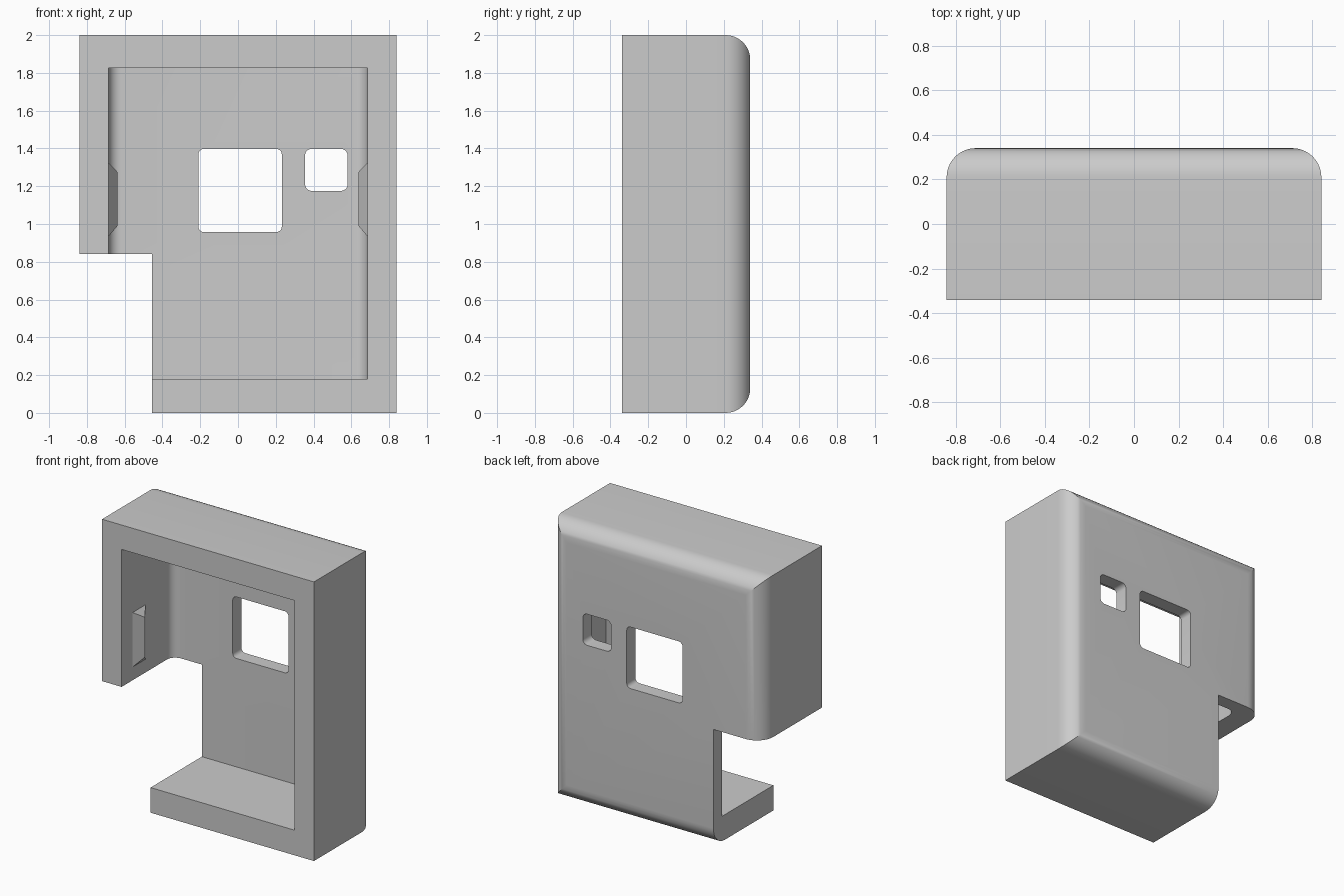
import bpy, bmesh, math
from mathutils import Vector

default_cube = bpy.data.objects.get("Cube")
if default_cube:
    bpy.data.objects.remove(default_cube, do_unlink=True)

grey = bpy.data.materials.new("plain grey")
grey.use_nodes = True
colour = (0.6, 0.6, 0.6, 1)
grey.diffuse_color = colour
grey.node_tree.nodes["Principled BSDF"].inputs["Base Color"].default_value = colour


def add_object(name, bm):
    bmesh.ops.recalc_face_normals(bm, faces=bm.faces)
    mesh = bpy.data.meshes.new(name)
    bm.to_mesh(mesh)
    bm.free()
    mesh.materials.append(grey)
    obj = bpy.data.objects.new(name, mesh)
    bpy.context.collection.objects.link(obj)
    return obj


def box(name, low, high, radius=0, segments=6, rounded=lambda a, b: False):
    """Box between two corners; edges chosen by the rule are rounded."""
    low, high = Vector(low), Vector(high)
    bm = bmesh.new()
    bmesh.ops.create_cube(bm, size=1)
    for v in bm.verts:
        v.co = (low + high) / 2 + v.co * (high - low)
    edges = [e for e in bm.edges if rounded(e.verts[0].co, e.verts[1].co)]
    if edges:
        bmesh.ops.bevel(bm, geom=edges, offset=radius, segments=segments,
                        profile=0.5, affect='EDGES')
    return add_object(name, bm)


def at_back(a, b):
    return min(a.y, b.y) > 0


def back_upright(a, b):
    return at_back(a, b) and abs(a.z - b.z) > 0.1


def front_to_back(a, b):
    return abs(a.y - b.y) > 0.1


# Outer shell with rounded rear edges
shell = box("shell", (-0.84, -0.34, 0), (0.84, 0.34, 2), 0.13, 10, at_back)

# Open cavity, corner notch and two windows
cutters = [
    box("cavity_cutter", (-0.685, -0.5, 0.18), (0.685, 0.24, 1.825), 0.065, 6, back_upright),
    box("notch_cutter", (-1, -0.6, -0.2), (-0.455, 0.6, 0.84)),
    box("large_window_cutter", (-0.21, 0.1, 0.957), (0.232, 0.5, 1.398), 0.03, 5, front_to_back),
    box("small_window_cutter", (0.355, 0.1, 1.175), (0.58, 0.5, 1.398), 0.035, 5, front_to_back),
]
bpy.context.view_layer.objects.active = shell
for cutter in cutters:
    cut = shell.modifiers.new(cutter.name, 'BOOLEAN')
    cut.operation, cut.solver, cut.object = 'DIFFERENCE', 'EXACT', cutter
    bpy.ops.object.modifier_apply(modifier=cut.name)
    bpy.data.objects.remove(cutter, do_unlink=True)

bpy.ops.object.select_all(action='DESELECT')
shell.select_set(True)
bpy.ops.object.shade_smooth_by_angle(angle=math.radians(30))

# Hip-shaped retaining ridges on the inner side walls
for name, side in (("left_ridge", 1), ("right_ridge", -1)):
    bm = bmesh.new()
    wall, tip = side * 0.685, side * 0.638
    for y in (-0.215, -0.07):
        for z in (0.935, 1.325):
            bm.verts.new((wall, y, z))
    for z in (0.99, 1.275):
        bm.verts.new((tip, -0.142, z))
    bmesh.ops.convex_hull(bm, input=bm.verts)
    add_object(name, bm)
